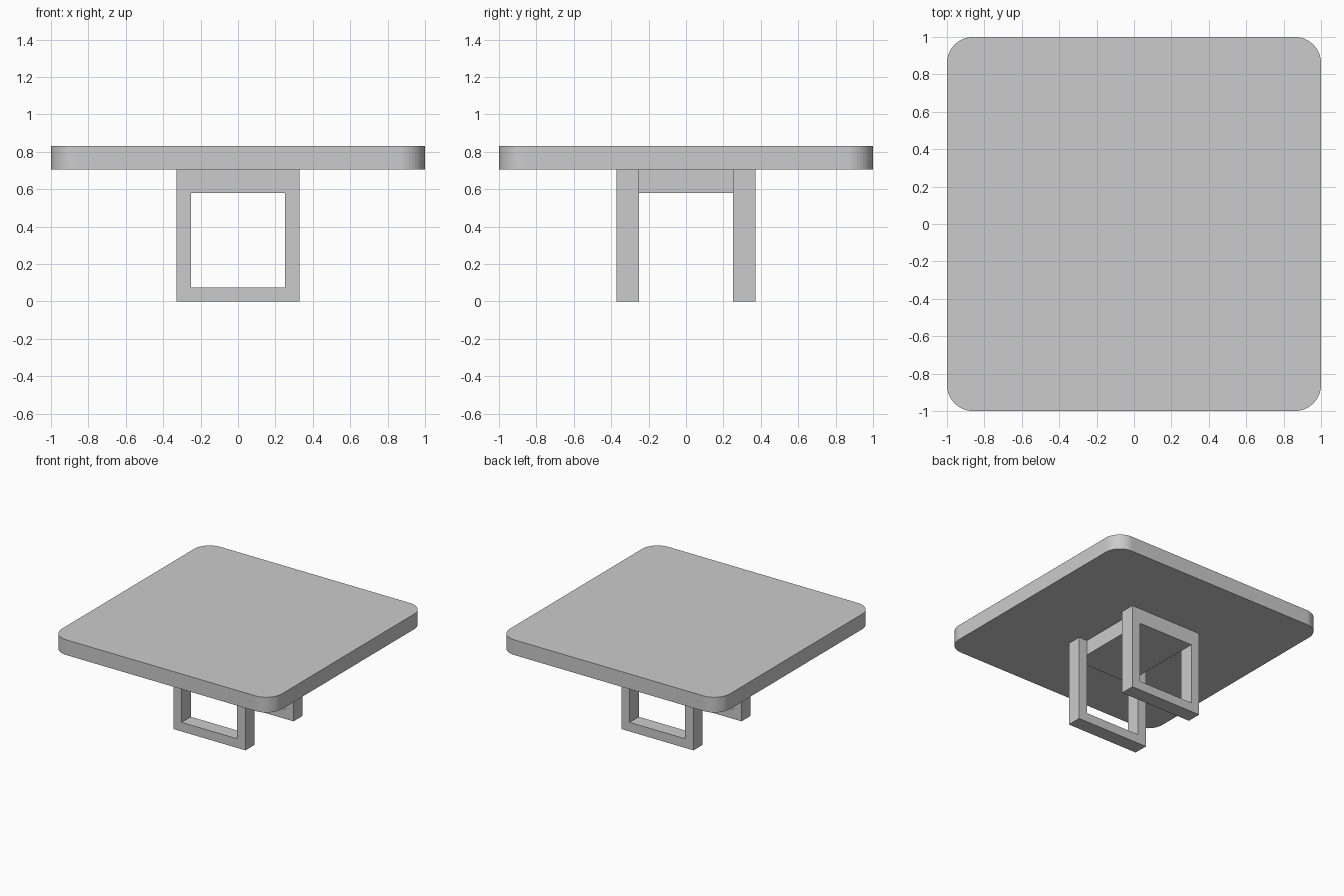
import bpy
import bmesh
from math import cos, sin, radians

if "Cube" in bpy.data.objects:
    bpy.data.objects.remove(bpy.data.objects["Cube"])


def prism(name, points, height):
    """Extrude a closed outline of 3D points along a vector."""
    bm = bmesh.new()
    face = bm.faces.new([bm.verts.new(p) for p in points])
    ext = bmesh.ops.extrude_face_region(bm, geom=[face])
    verts = [g for g in ext["geom"] if isinstance(g, bmesh.types.BMVert)]
    bmesh.ops.translate(bm, verts=verts, vec=height)
    bmesh.ops.recalc_face_normals(bm, faces=bm.faces)
    return finish(name, bm)


def finish(name, bm):
    mesh = bpy.data.meshes.new(name)
    bm.to_mesh(mesh)
    bm.free()
    obj = bpy.data.objects.new(name, mesh)
    bpy.context.collection.objects.link(obj)
    return obj


INNER, OUTER = 0.252, 0.328      # half widths of frame opening and frame
SILL, RAIL, TOP = 0.075, 0.58, 0.705
DEPTH = 0.12

# Table top: square with rounded corners
R, STEPS = 0.14, 12
outline = []
for i, (sx, sy) in enumerate([(1, 1), (-1, 1), (-1, -1), (1, -1)]):
    for k in range(STEPS + 1):
        a = radians(90 * (i + k / STEPS))
        outline.append((sx * (1 - R) + R * cos(a), sy * (1 - R) + R * sin(a), TOP))
prism("table_top", outline, (0, 0, 0.125))


# Leg frames: rectangular rings standing at front and back
def leg_frame(name, y):
    bm = bmesh.new()

    def ring(w, z0, z1, yy):
        return [bm.verts.new((x, yy, z))
                for x, z in ((-w, z0), (w, z0), (w, z1), (-w, z1))]

    of, ob = ring(OUTER, 0, TOP, y), ring(OUTER, 0, TOP, y + DEPTH)
    nf, nb = ring(INNER, SILL, RAIL, y), ring(INNER, SILL, RAIL, y + DEPTH)
    for a, b in ((of, nf), (nf, nb), (nb, ob), (ob, of)):
        for i in range(4):
            j = (i + 1) % 4
            bm.faces.new((a[i], a[j], b[j], b[i]))
    bmesh.ops.recalc_face_normals(bm, faces=bm.faces)
    return finish(name, bm)


leg_frame("front_leg_frame", -INNER - DEPTH)
leg_frame("back_leg_frame", INNER)

# Solid block under the top that joins the two frames
corners = [(-INNER, -INNER, RAIL), (INNER, -INNER, RAIL),
           (INNER, INNER, RAIL), (-INNER, INNER, RAIL)]
prism("centre_block", corners, (0, 0, TOP - RAIL))
